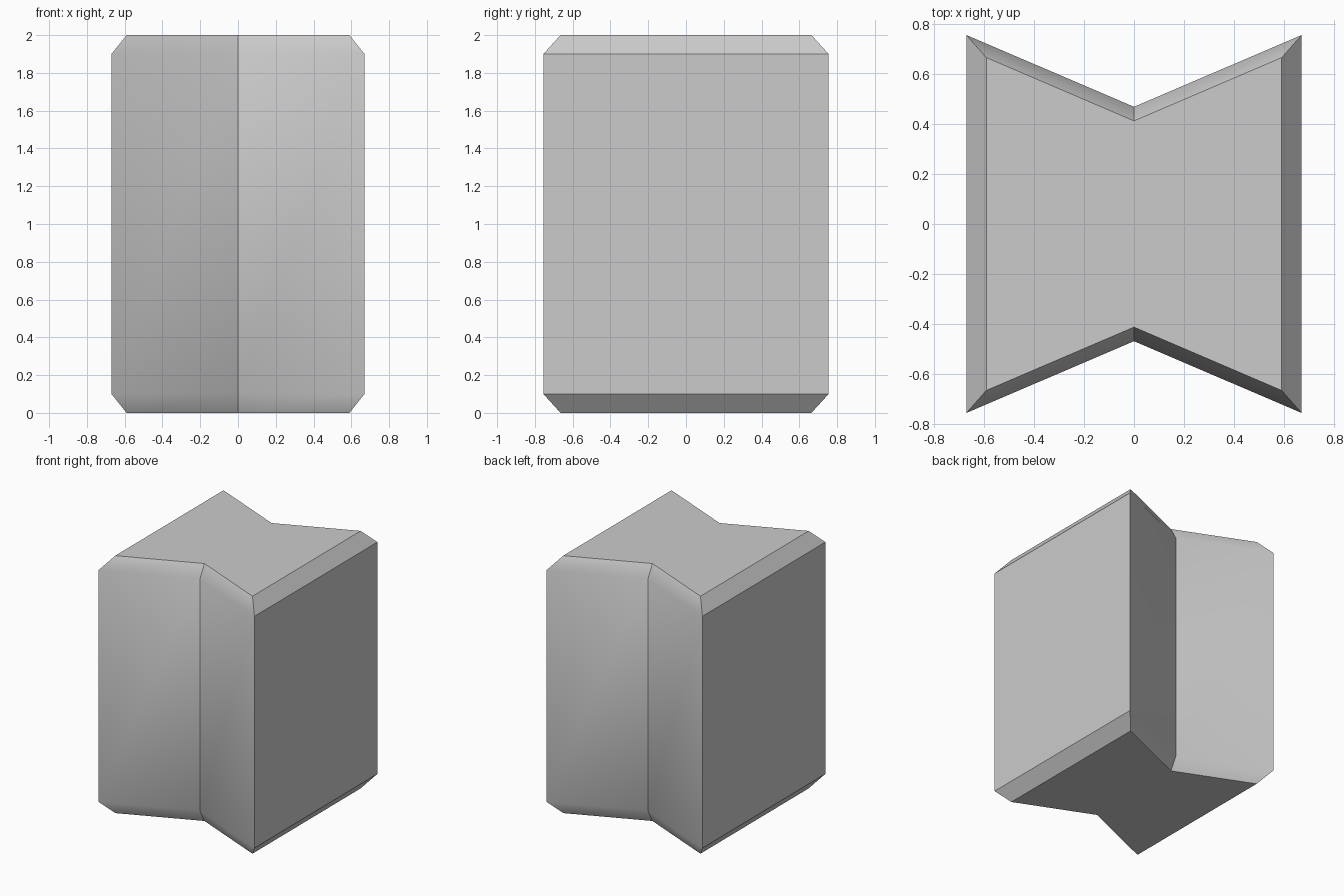
import bpy
import bmesh
import math

default = bpy.data.objects.get("Cube")
if default:
    bpy.data.objects.remove(default, do_unlink=True)

HALF_X, HALF_Y, NOTCH_Y = 0.67, 0.755, 0.468
HEIGHT, CHAMFER, INSET = 2.0, 0.1, 0.88

grey = bpy.data.materials.new("light_grey")
grey.use_nodes = True
colour = (0.6, 0.6, 0.6, 1)
grey.diffuse_color = colour
grey.node_tree.nodes["Principled BSDF"].inputs["Base Color"].default_value = colour

# Plan outline: a block with a V notch in the front and in the back
outline = [(-HALF_X, -HALF_Y), (0, -NOTCH_Y), (HALF_X, -HALF_Y),
           (HALF_X, HALF_Y), (0, NOTCH_Y), (-HALF_X, HALF_Y)]

# Stacked outlines; the end ones are smaller to form the chamfers
levels = [(0, INSET), (CHAMFER, 1), (HEIGHT - CHAMFER, 1), (HEIGHT, INSET)]

bm = bmesh.new()
rings = [[bm.verts.new((x * s, y * s, z)) for x, y in outline] for z, s in levels]
for low, high in zip(rings, rings[1:]):
    for i in range(len(outline)):
        j = (i + 1) % len(outline)
        bm.faces.new((low[i], low[j], high[j], high[i]))

# Flat bottom and top caps
bm.faces.new(rings[0][::-1])
bm.faces.new(rings[-1])

mesh = bpy.data.meshes.new("notched_block")
bm.to_mesh(mesh)
bm.free()
mesh.materials.append(grey)
block = bpy.data.objects.new("notched_block", mesh)
bpy.context.collection.objects.link(block)

# Soft edge only where the notch walls meet their shallow chamfers
bpy.ops.object.select_all(action='DESELECT')
block.select_set(True)
bpy.context.view_layer.objects.active = block
bpy.ops.object.shade_smooth_by_angle(angle=math.radians(32))
